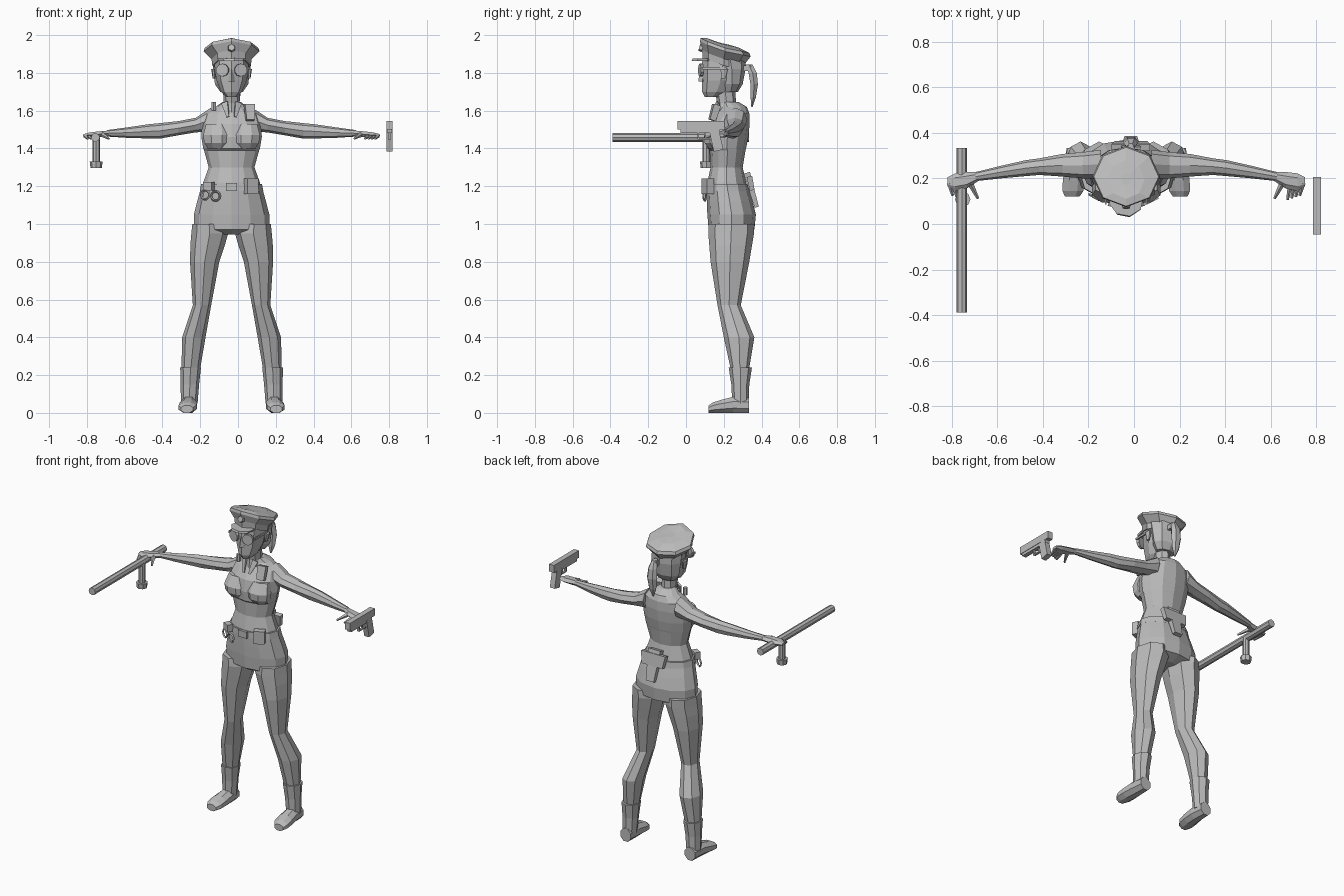
import bpy, bmesh, math
from mathutils import Vector, Matrix

CX = -0.034  # the figure's mid-plane
grey = bpy.data.materials.new("plain_grey")
grey.diffuse_color = (0.5, 0.5, 0.5, 1)


def finish(name, bm, shift=True):
    if shift:
        bmesh.ops.translate(bm, verts=bm.verts, vec=(CX, 0, 0))
    bmesh.ops.recalc_face_normals(bm, faces=bm.faces)
    me = bpy.data.meshes.new(name)
    bm.to_mesh(me)
    bm.free()
    me.materials.append(grey)
    ob = bpy.data.objects.new(name, me)
    bpy.context.collection.objects.link(ob)
    return ob


def loft(name, axis, rings, n=8, phase=0.0, side=1, bend=None):
    """Skin rings of (position, u0, u1, v0, v1) along an axis."""
    bm = bmesh.new()
    k = 1 / math.cos(phase * math.pi / n)
    loops = []
    for c, u0, u1, v0, v1 in rings:
        loop = []
        for i in range(n):
            a = 2 * math.pi * (i + phase * 0.5) / n
            u = (u0 + u1) / 2 + (u1 - u0) / 2 * k * math.cos(a)
            v = (v0 + v1) / 2 + (v1 - v0) / 2 * k * math.sin(a)
            p = {'x': (c, u, v), 'y': (u, c, v), 'z': (u, v, c)}[axis]
            p = (p[0] * side, p[1], p[2])
            loop.append(bm.verts.new(bend(p) if bend else p))
        loops.append(loop)
    for a, b in zip(loops, loops[1:]):
        for i in range(n):
            j = (i + 1) % n
            bm.faces.new((a[i], a[j], b[j], b[i]))
    bm.faces.new(loops[0])
    bm.faces.new(loops[-1])
    return finish(name, bm)


def sym(z, h, y0, y1):
    return (z, -h, h, y0, y1)


def rod(name, p, q, r1, r2, n=8, shift=True):
    p, q = Vector(p), Vector(q)
    bm = bmesh.new()
    m = Matrix.Translation((p + q) / 2) @ (q - p).to_track_quat('Z', 'Y').to_matrix().to_4x4()
    bmesh.ops.create_cone(bm, cap_ends=True, segments=n, radius1=r1, radius2=r2,
                          depth=(q - p).length, matrix=m)
    return finish(name, bm, shift)


def box(name, c, size, tilt=(0, 0, 0), taper=1.0, shift=True):
    bm = bmesh.new()
    bmesh.ops.create_cube(bm, size=1)
    for v in bm.verts:
        f = taper if v.co.z < 0 else 1
        v.co = Vector((v.co.x * size[0] * f, v.co.y * size[1] * f, v.co.z * size[2]))
    for ang, ax in zip(tilt, 'XYZ'):
        bmesh.ops.rotate(bm, verts=bm.verts, matrix=Matrix.Rotation(ang, 3, ax))
    bmesh.ops.translate(bm, verts=bm.verts, vec=c)
    return finish(name, bm, shift)


def ring(name, c, r, t, turn=0.0):
    bm = bmesh.new()
    n, m = 10, 4
    g = [[bm.verts.new(((r + t * math.cos(b)) * math.cos(a), t * math.sin(b),
                        (r + t * math.cos(b)) * math.sin(a)))
          for b in [2 * math.pi * j / m for j in range(m)]]
         for a in [2 * math.pi * i / n for i in range(n)]]
    for i in range(n):
        for j in range(m):
            bm.faces.new((g[i][j], g[i][(j + 1) % m], g[(i + 1) % n][(j + 1) % m], g[(i + 1) % n][j]))
    bmesh.ops.rotate(bm, verts=bm.verts, matrix=Matrix.Rotation(turn, 3, 'Z'))
    bmesh.ops.translate(bm, verts=bm.verts, vec=c)
    return finish(name, bm)


# torso, neck and pelvis
loft("torso", 'z', [sym(1.18, .158, .11, .325), sym(1.22, .15, .113, .318), sym(1.30, .121, .13, .30),
     sym(1.39, .146, .125, .315), sym(1.40, .15, .113, .318), sym(1.46, .16, .108, .33),
     sym(1.53, .158, .122, .337), sym(1.585, .142, .16, .335), sym(1.62, .085, .185, .322),
     sym(1.645, .05, .185, .28)], 12)
loft("neck", 'z', [sym(1.59, .055, .16, .28), sym(1.64, .043, .165, .265), sym(1.72, .045, .15, .26)])
loft("pelvis", 'z', [sym(.945, .06, .16, .30), sym(.97, .2, .12, .362), sym(1.05, .2, .113, .37),
     sym(1.12, .182, .11, .352), sym(1.2, .16, .108, .327)], 12)
loft("belt", 'z', [sym(1.175, .168, .103, .336), sym(1.212, .161, .105, .33)], 12)

for s, tag in ((-1, "right"), (1, "left")):
    # bust and collar
    loft("bust_" + tag, 'z', [(1.40, .03, .125, .12, .2), (1.43, .01, .145, .098, .2),
         (1.47, .008, .15, .095, .2), (1.53, .02, .135, .13, .2)], 8, 1, s)
    box("collar_" + tag, (s * .028, .152, 1.605), (.035, .012, .085), (-.35, s * .35, s * .3), .4)
    # leg, boot and shoe
    loft("leg_" + tag, 'z', [(1.0, .03, .208, .12, .362), (.95, .018, .213, .118, .36),
         (.89, .035, .218, .123, .35), (.80, .065, .22, .13, .335), (.57, .108, .205, .167, .29),
         (.40, .138, .262, .2, .362), (.24, .165, .265, .235, .335), (.05, .182, .262, .25, .33)], 8, 0, s)
    loft("boot_" + tag, 'z', [(.235, .163, .27, .228, .347), (.24, .162, .272, .226, .349),
         (.15, .172, .27, .24, .335), (.05, .18, .268, .245, .333)][1:], 8, 0, s)
    loft("shoe_" + tag, 'y', [(.333, .19, .262, 0, .08), (.25, .183, .27, 0, .085),
         (.19, .183, .278, 0, .07), (.145, .188, .28, 0, .056), (.12, .205, .268, 0, .04)], 8, 1, s)
    # arm and hand
    loft("arm_" + tag, 'x', [(.11, .2, .325, 1.49, 1.615), (.19, .2, .315, 1.485, 1.562),
         (.28, .208, .307, 1.47, 1.545), (.38, .215, .288, 1.452, 1.534), (.44, .21, .28, 1.453, 1.528),
         (.55, .2, .255, 1.456, 1.512), (.66, .188, .228, 1.463, 1.497)], 8, 0, s)
    loft("hand_" + tag, 'x', [(.65, .188, .228, 1.463, 1.497), (.70, .155, .228, 1.457, 1.493),
         (.75, .145, .222, 1.455, 1.487), (.784, .165, .205, 1.46, 1.477)], 6, 0, s)
    for i in range(4):
        x = .775 - i * .018
        rod("finger_" + tag, (s * x, .18, 1.468), (s * (x - .014), .125 - .006 * i, 1.452), .012, .006, 5)
    rod("thumb_" + tag, (s * .685, .18, 1.474), (s * .65, .112, 1.452), .014, .006, 5)
    # sunglasses
    rod("lens_" + tag, (s * .046, .088, 1.815), (s * .05, .072, 1.815), .034, .034, 10)
    box("glasses_arm_" + tag, (s * .09, .15, 1.825), (.008, .13, .012))
    loft("ear_" + tag, 'z', [(1.77, .085, .1, .185, .21), (1.82, .088, .108, .18, .225)], 6, 0, s)

# head, face and hair
loft("head", 'z', [sym(1.672, .028, .1, .18), sym(1.70, .055, .086, .24), sym(1.76, .08, .084, .285),
     sym(1.82, .09, .082, .30), sym(1.90, .092, .09, .305)])
loft("nose", 'z', [sym(1.755, .018, .066, .11), sym(1.765, .016, .066, .11), sym(1.82, .008, .078, .11)], 4)
loft("hair", 'z', [sym(1.70, .06, .2, .275), sym(1.74, .088, .19, .30), sym(1.82, .099, .17, .315),
     sym(1.88, .1, .15, .315)])
loft("ponytail", 'z', [(1.62, .015, .025, .345, .353), (1.67, -.005, .045, .34, .372),
     (1.74, -.015, .055, .338, .384), (1.80, -.01, .05, .328, .378), (1.845, .005, .035, .31, .355)], 6)
box("hair_tie", (.02, .32, 1.825), (.035, .05, .03))


# cap, raised towards the front
def raise_front(p):
    return (p[0], p[1], p[2] + (.5 if p[1] < .165 else .2) * (.165 - p[1]))


loft("cap_band", 'z', [sym(1.845, .102, .088, .312), sym(1.895, .108, .084, .316)], 8, 0, 1, raise_front)
loft("cap_crown", 'z', [sym(1.88, .106, .086, .314), sym(1.922, .148, .074, .342),
     sym(1.94, .142, .078, .336), sym(1.957, .08, .11, .28), sym(1.962, .02, .17, .22)],
     8, 0, 1, raise_front)
loft("cap_visor", 'z', [sym(1.864, .07, .03, .17), sym(1.876, .075, .035, .17)], 8, .5)
rod("cap_badge", (0, .088, 1.93), (0, .07, 1.935), .022, .018, 6)

# shoulder radio, badge nub and belt equipment
box("shoulder_radio", (.097, .15, 1.59), (.055, .04, .085), (-.3, 0, .2), .8)
rod("shoulder_nub", (-.095, .19, 1.60), (-.095, .19, 1.645), .013, .013, 6)
box("buckle", (0, .1, 1.195), (.06, .016, .042))
box("belt_pouch", (.105, .115, 1.2), (.065, .04, .08), (0, 0, .45))
box("belt_case", (-.12, .122, 1.2), (.05, .035, .045), (0, 0, -.5))
ring("cuff_outer", (-.14, .118, 1.155), .025, .006, -.5)
ring("cuff_inner", (-.085, .1, 1.148), .025, .006, -.3)
box("holster", (.02, .348, 1.18), (.085, .035, .19), (.28, 0, 0), .65)
box("holster_flap", (.02, .343, 1.215), (.17, .03, .075), (.2, 0, 0), .85)

# side-handle baton
X = -.755
rod("baton", (X, -.388, 1.458), (X, .333, 1.458), .0235, .0235, 8, False)
rod("baton_handle", (X + .004, .108, 1.458), (X + .004, .108, 1.32), .02, .02, 8, False)
rod("baton_knob", (X + .004, .108, 1.33), (X + .004, .108, 1.297), .034, .03, 8, False)

# pistol
X = .802
box("pistol_slide", (X, .08, 1.522), (.034, .25, .046), shift=False)
box("pistol_frame", (X, .075, 1.493), (.028, .21, .022), shift=False)
box("pistol_grip", (X, .16, 1.445), (.034, .052, .115), (.22, 0, 0), shift=False)
box("trigger_guard_bottom", (X, .1, 1.452), (.014, .075, .008), shift=False)
box("trigger_guard_front", (X, .064, 1.47), (.014, .008, .04), shift=False)
box("trigger", (X, .1, 1.472), (.008, .008, .03), (.2, 0, 0), shift=False)
